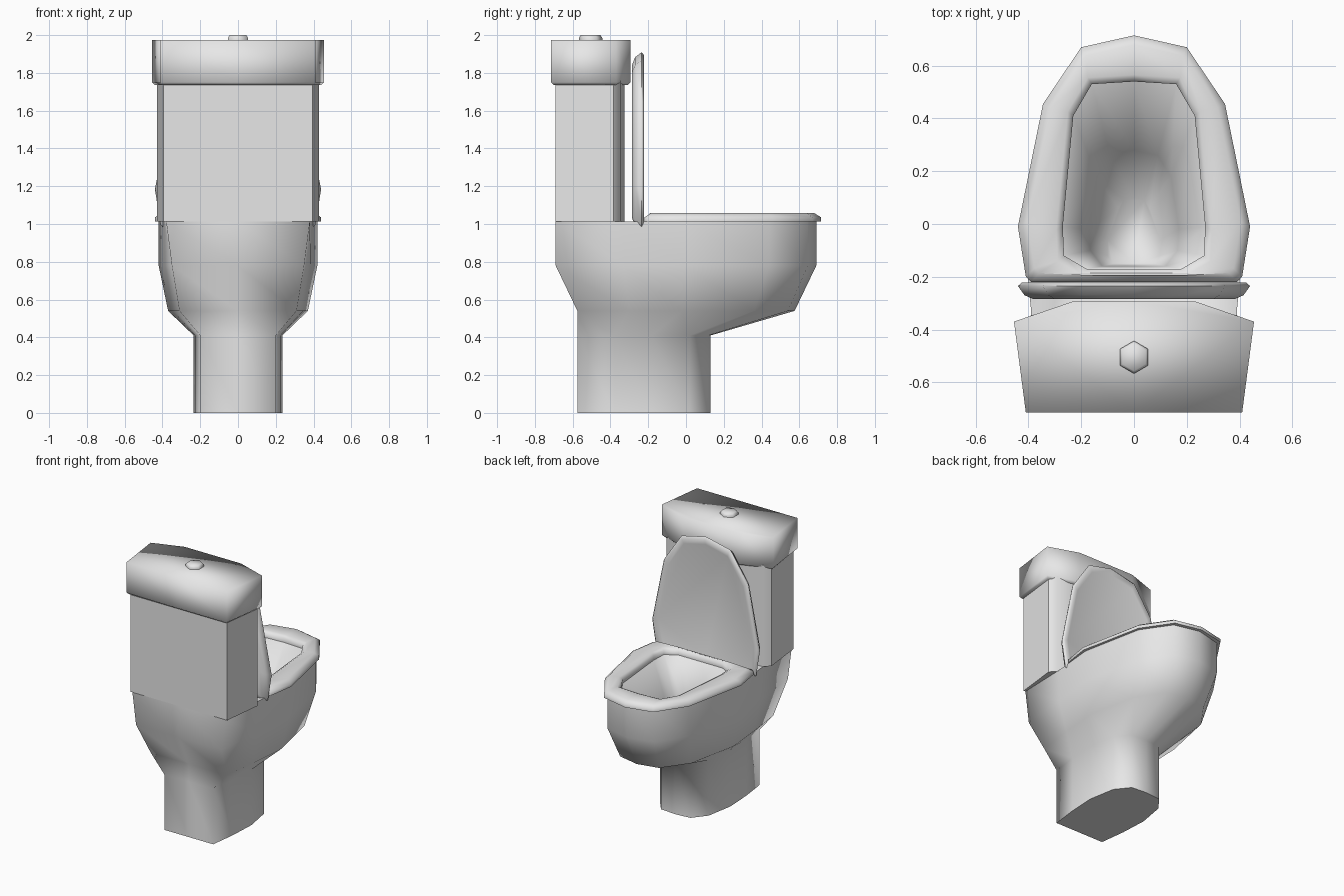
import bpy, bmesh, math

if "Cube" in bpy.data.objects:
    bpy.data.objects.remove(bpy.data.objects["Cube"], do_unlink=True)

mat = bpy.data.materials.new("grey_ceramic")
mat.use_nodes = True
mat.diffuse_color = (0.8, 0.8, 0.8, 1)
mat.node_tree.nodes["Principled BSDF"].inputs["Base Color"].default_value = (0.8, 0.8, 0.8, 1)


def ring(half):
    """Mirror a half outline that starts and ends on the centre line."""
    return half + [(-x, y) for x, y in half[-2:0:-1]]


def inset(half, d, cy):
    """Shrink an outline by about d on every side around y = cy."""
    w = max(x for x, y in half)
    h = (max(y for x, y in half) - min(y for x, y in half)) / 2
    return [(x * (1 - d / w), cy + (y - cy) * (1 - d / h)) for x, y in half]


def loft(name, levels, angle, closed=False, place=lambda x, y, z: (x, y, z)):
    """Skin a list of (height, half outline); closed joins last to first."""
    bm = bmesh.new()
    loops = [[bm.verts.new(place(x, y, z)) for x, y in ring(h)] for z, h in levels]
    pairs = list(zip(loops, loops[1:]))
    if closed:
        pairs.append((loops[-1], loops[0]))
    else:
        bm.faces.new(loops[0])
        bm.faces.new(loops[-1])
    for a, b in pairs:
        for i in range(len(a)):
            j = (i + 1) % len(a)
            bm.faces.new((a[i], a[j], b[j], b[i]))
    bmesh.ops.recalc_face_normals(bm, faces=bm.faces)
    me = bpy.data.meshes.new(name)
    bm.to_mesh(me)
    bm.free()
    ob = bpy.data.objects.new(name, me)
    bpy.context.collection.objects.link(ob)
    me.materials.append(mat)
    bpy.ops.object.select_all(action="DESELECT")
    ob.select_set(True)
    bpy.context.view_layer.objects.active = ob
    bpy.ops.object.shade_smooth_by_angle(angle=math.radians(angle))
    return ob


# Outlines, front centre to back centre
foot = [(0, .13), (.12, .12), (.2, .02), (.235, -.18), (.225, -.38), (.2, -.575), (0, -.575)]
belly = [(0, .575), (.16, .54), (.29, .36), (.37, -.02), (.345, -.3), (.31, -.575), (0, -.575)]
shoulder = [(0, .69), (.19, .645), (.33, .44), (.42, -.01), (.385, -.33), (.35, -.69), (0, -.69)]
rim = [(0, .69), (.19, .645), (.33, .44), (.42, -.01), (.39, -.33), (.38, -.69), (0, -.69)]
hole = [(0, .54), (.16, .53), (.23, .41), (.27, -.01), (.265, -.12), (.18, -.17), (0, -.17)]
basin = [(0, .28), (.09, .26), (.14, .18), (.17, -.02), (.165, -.1), (.12, -.16), (0, -.16)]
drain = [(0, .1), (.04, .09), (.06, .06), (.1, -.06), (.1, -.12), (.08, -.15), (0, -.15)]
seat_edge = [(0, .715), (.2, .67), (.345, .455), (.44, -.01), (.41, -.2), (.39, -.22), (0, -.22)]

# Pedestal and bowl in one skin, running over the rim into the basin
loft("bowl_and_pedestal", [(0, foot), (.41, foot), (.54, belly), (.78, shoulder), (1.012, rim),
                           (1.012, hole), (.7, basin), (.52, drain)], 89)

# Seat ring
loft("seat", [(1.012, seat_edge), (1.035, seat_edge), (1.058, inset(seat_edge, .035, .24)),
              (1.058, inset(hole, -.025, .18)), (1.045, hole), (1.012, hole)], 80, closed=True)

# Raised seat cover, the same outline stood upright
loft("seat_cover", [(-.285, inset(seat_edge, .06, .2)), (-.27, inset(seat_edge, .025, .2)),
                    (-.235, seat_edge), (-.222, inset(seat_edge, .015, .2)),
                    (-.23, inset(seat_edge, .05, .2))], 80,
     place=lambda x, y, z: (x, z, y + 1.195))

# Cistern with chamfered front corners
tank = [(0, -.325), (.22, -.325), (.39, -.345), (.43, -.385), (.395, -.69), (0, -.69)]
loft("cistern", [(1.012, tank), (1.76, tank)], 40)

# Cistern lid
lid = [(0, -.293), (.23, -.293), (.455, -.37), (.41, -.715), (0, -.715)]
loft("cistern_lid", [(1.735, inset(lid, .015, -.51)), (1.75, lid), (1.975, lid)], 180)

# Flush button
hexagon = [(.062 * math.sin(a * math.pi / 3), .062 * math.cos(a * math.pi / 3) - .505) for a in range(4)]
loft("flush_button", [(1.96, hexagon), (1.985, hexagon), (2.0, inset(hexagon, .01, -.505))], 80)
